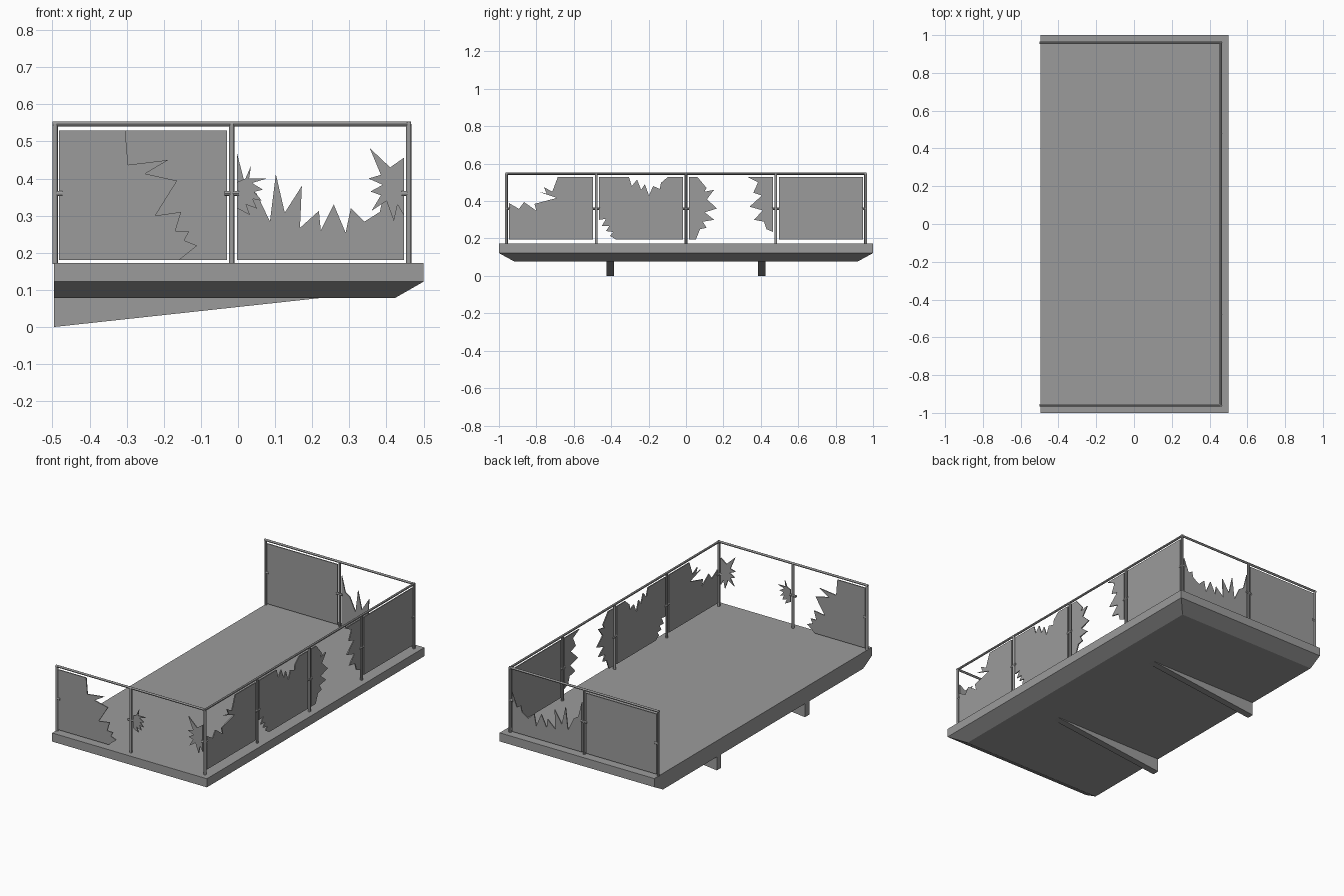
import bpy, bmesh
from mathutils import Vector

BASE, TOP, SIDE, FRONT = 0.17, 0.547, 0.96, 0.46
GLASS = 0.006
BACK = -0.496

# Dark grey finish shared by all parts
dark_grey = bpy.data.materials.new("dark_grey")
dark_grey.diffuse_color = (0.33, 0.33, 0.33, 1)


def make_object(name, bm):
    bmesh.ops.recalc_face_normals(bm, faces=bm.faces)
    mesh = bpy.data.meshes.new(name)
    bm.to_mesh(mesh)
    bm.free()
    mesh.materials.append(dark_grey)
    obj = bpy.data.objects.new(name, mesh)
    bpy.context.collection.objects.link(obj)
    return obj


def prism(name, outline, offset):
    """Extrude a planar 3D outline by an offset vector."""
    bm = bmesh.new()
    face = bm.faces.new([bm.verts.new(p) for p in outline])
    out = bmesh.ops.extrude_face_region(bm, geom=[face])
    verts = [v for v in out["geom"] if isinstance(v, bmesh.types.BMVert)]
    bmesh.ops.translate(bm, verts=verts, vec=offset)
    # extrude_face_region can drop the source face: close the outline again if open
    bmesh.ops.holes_fill(bm, edges=[e for e in bm.edges if e.is_boundary], sides=0)
    return make_object(name, bm)


def rod(name, a, b, radius):
    a, b = Vector(a), Vector(b)
    bpy.ops.mesh.primitive_cylinder_add(vertices=12, radius=radius, depth=(b - a).length,
                                        location=(a + b) / 2)
    obj = bpy.context.object
    obj.name = name
    obj.rotation_mode = 'QUATERNION'
    obj.rotation_quaternion = (b - a).to_track_quat('Z', 'Y')
    obj.data.materials.append(dark_grey)
    bpy.ops.object.shade_smooth_by_angle()


def side_glass(name, y, pts):
    prism(name, [(x, y - GLASS / 2, z) for x, z in pts], (0, GLASS, 0))


def front_glass(name, pts):
    prism(name, [(FRONT - GLASS / 2, y, z) for y, z in pts], (GLASS, 0, 0))


# Floor slab: straight rim, chamfered underside, flat wall side
bm = bmesh.new()
rings = []
for x, y, z in [(0.423, 0.92, 0.078), (0.5, 1, 0.122), (0.5, 1, 0.172)]:
    rings.append([bm.verts.new(p) for p in
                  [(BACK, -y, z), (x, -y, z), (x, y, z), (BACK, y, z)]])
for lo, hi in zip(rings, rings[1:]):
    for i in range(4):
        j = (i + 1) % 4
        bm.faces.new([lo[i], lo[j], hi[j], hi[i]])
bm.faces.new(rings[0])
bm.faces.new(rings[-1])
make_object("floor_slab", bm)

# Wedge supports under the slab
for y in (-0.405, 0.405):
    prism("support_wedge", [(BACK, y - 0.02, 0), (0.24, y - 0.02, 0.08), (BACK, y - 0.02, 0.08)],
          (0, 0.04, 0))

# Handrail
for s in (-1, 1):
    rod("side_rail", (-0.5, s * SIDE, TOP), (FRONT + 0.006, s * SIDE, TOP), 0.0065)
rod("front_rail", (FRONT, -SIDE - 0.006, TOP), (FRONT, SIDE + 0.006, TOP), 0.0065)

# Posts and glass clips
for s in (-1, 1):
    for x, lo, hi in [(-0.493, 0, 0.02), (-0.017, -0.02, 0.02), (FRONT, -0.02, 0)]:
        rod("side_post", (x, s * SIDE, BASE), (x, s * SIDE, TOP), 0.0075)
        rod("side_clip", (x + lo, s * SIDE, 0.36), (x + hi, s * SIDE, 0.36), 0.007)
for y, lo, hi in [(-SIDE, 0, 0.02), (-0.48, -0.02, 0.02), (0, -0.02, 0.02),
                  (0.48, -0.02, 0.02), (SIDE, -0.02, 0)]:
    if abs(y) < SIDE:
        rod("front_post", (FRONT, y, BASE), (FRONT, y, TOP), 0.0075)
    rod("front_clip", (FRONT, y + lo, 0.36), (FRONT, y + hi, 0.36), 0.007)

# Near side glass: cracked panel and two shards left in the clips
side_glass("cracked_side_glass", -SIDE, [
    (-0.483, 0.18), (-0.483, 0.53), (-0.304, 0.53), (-0.296, 0.437), (-0.188, 0.45),
    (-0.25, 0.413), (-0.164, 0.394), (-0.223, 0.30), (-0.153, 0.31), (-0.169, 0.259),
    (-0.132, 0.257), (-0.145, 0.233), (-0.11, 0.219), (-0.159, 0.18)])
side_glass("post_shard", -SIDE, [
    (-0.003, 0.39), (0.02, 0.40), (0.035, 0.434), (0.03, 0.40), (0.078, 0.40), (0.038, 0.388),
    (0.067, 0.37), (0.043, 0.364), (0.065, 0.34), (0.04, 0.345), (0.051, 0.319),
    (0.022, 0.33), (0.032, 0.302), (-0.003, 0.32)])
side_glass("corner_shard", -SIDE, [
    (0.447, 0.456), (0.41, 0.43), (0.355, 0.482), (0.385, 0.41), (0.352, 0.40), (0.39, 0.383),
    (0.357, 0.365), (0.385, 0.355), (0.36, 0.313), (0.40, 0.34), (0.42, 0.285),
    (0.43, 0.33), (0.447, 0.30)])

# Far side glass: whole panel and one broken down to its lower part
side_glass("whole_side_glass", SIDE, [(-0.483, 0.18), (-0.03, 0.18), (-0.03, 0.53), (-0.483, 0.53)])
side_glass("broken_side_glass", SIDE, [
    (-0.003, 0.18), (-0.003, 0.47), (0.02, 0.38), (0.05, 0.36), (0.086, 0.284), (0.102, 0.412),
    (0.126, 0.308), (0.172, 0.38), (0.167, 0.267), (0.218, 0.313), (0.223, 0.26), (0.258, 0.33),
    (0.29, 0.254), (0.304, 0.32), (0.341, 0.284), (0.382, 0.31), (0.39, 0.345),
    (0.415, 0.33), (0.447, 0.41), (0.447, 0.18)])

# Front glass panels
front_glass("front_glass_broken_corner", [
    (-0.947, 0.195), (-0.947, 0.39), (-0.893, 0.358), (-0.866, 0.395), (-0.80, 0.348),
    (-0.81, 0.385), (-0.69, 0.417), (-0.79, 0.45), (-0.745, 0.44), (-0.76, 0.475),
    (-0.715, 0.45), (-0.685, 0.53), (-0.497, 0.53), (-0.497, 0.195)])
front_glass("front_glass_notched", [
    (-0.016, 0.195), (-0.016, 0.53), (-0.096, 0.53), (-0.134, 0.497), (-0.14, 0.465),
    (-0.176, 0.48), (-0.198, 0.43), (-0.22, 0.49), (-0.24, 0.46), (-0.262, 0.515),
    (-0.29, 0.48), (-0.305, 0.53), (-0.465, 0.53), (-0.465, 0.30), (-0.428, 0.305),
    (-0.45, 0.267), (-0.41, 0.267), (-0.428, 0.24), (-0.39, 0.235), (-0.406, 0.214),
    (-0.374, 0.195)])
front_glass("front_glass_left_remnant", [
    (0.016, 0.195), (0.016, 0.53), (0.06, 0.53), (0.11, 0.47), (0.098, 0.45), (0.15, 0.46),
    (0.112, 0.41), (0.165, 0.36), (0.10, 0.34), (0.15, 0.30), (0.09, 0.29), (0.11, 0.257),
    (0.075, 0.25), (0.053, 0.195)])
front_glass("front_glass_right_remnant", [
    (0.465, 0.235), (0.465, 0.53), (0.326, 0.53), (0.385, 0.50), (0.36, 0.445), (0.406, 0.43),
    (0.34, 0.37), (0.41, 0.35), (0.364, 0.30), (0.417, 0.29), (0.43, 0.25)])
front_glass("front_glass_whole", [(0.497, 0.195), (0.947, 0.195), (0.947, 0.53), (0.497, 0.53)])
